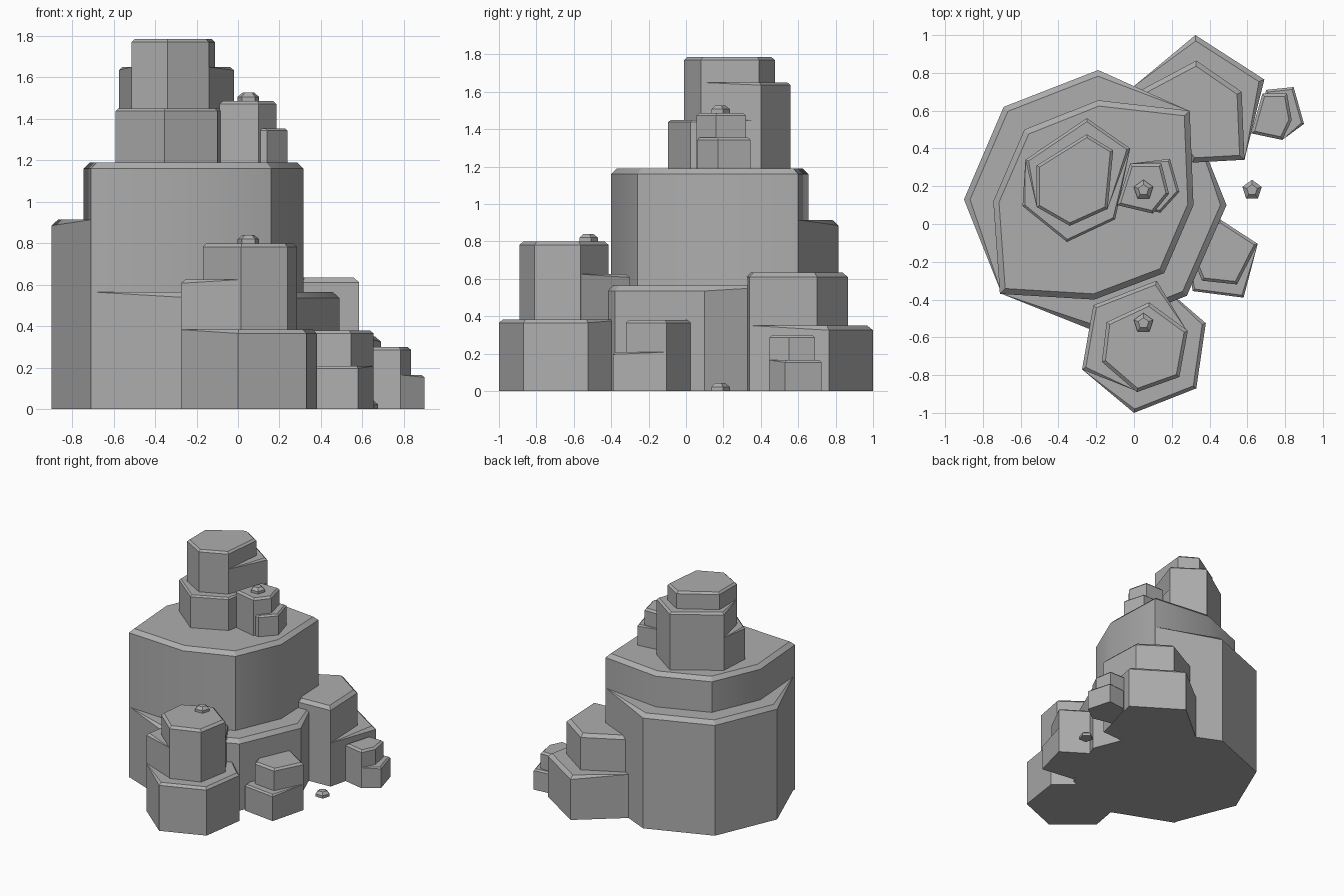
import bpy
import bmesh
from math import radians, sin, cos
from mathutils import Vector

cube = bpy.data.objects.get("Cube")
if cube:
    bpy.data.objects.remove(cube)

stone = bpy.data.materials.new("grey_stone")
stone.use_nodes = True
GREY = (0.42, 0.42, 0.42, 1)
stone.diffuse_color = GREY
stone.node_tree.nodes["Principled BSDF"].inputs["Base Color"].default_value = GREY


def inset(pts, i, width):
    """Mitred inward offset of corner i of a counter-clockwise outline."""
    p = Vector(pts[i])
    a = (p - Vector(pts[i - 1])).normalized()
    b = (Vector(pts[(i + 1) % len(pts)]) - p).normalized()
    na, nb = Vector((-a.y, a.x)), Vector((-b.y, b.x))
    return p + (na + nb) * width / (1 + na.dot(nb))


def rock(name, pts, z0, z1, bevel=0.025, flush=0):
    """Prism with a chamfered top; the last `flush` corners keep a sharp top."""
    bm = bmesh.new()
    n = len(pts)
    bottom = [bm.verts.new((x, y, z0)) for x, y in pts]
    rim, top = [], []
    for i, (x, y) in enumerate(pts):
        if i >= n - flush:
            v = bm.verts.new((x, y, z1))
            rim.append(v)
            top.append(v)
        else:
            q = inset(pts, i, bevel)
            rim.append(bm.verts.new((x, y, z1 - bevel)))
            top.append(bm.verts.new((q.x, q.y, z1)))
    for i in range(n):
        j = (i + 1) % n
        bm.faces.new((bottom[i], bottom[j], rim[j], rim[i]))
        chamfer = list(dict.fromkeys((rim[i], rim[j], top[j], top[i])))
        if len(chamfer) > 2:
            bm.faces.new(chamfer)
    bm.faces.new(top)
    bm.faces.new(bottom[::-1])
    bmesh.ops.recalc_face_normals(bm, faces=bm.faces)
    me = bpy.data.meshes.new(name)
    bm.to_mesh(me)
    bm.free()
    me.materials.append(stone)
    me.shade_smooth()
    me.set_sharp_from_angle(angle=radians(30))
    ob = bpy.data.objects.new(name, me)
    bpy.context.collection.objects.link(ob)


def pebble(name, x, y, z):
    ring = [(x + 0.054 * cos(radians(90 + 72 * k)),
             y + 0.054 * sin(radians(90 + 72 * k))) for k in range(5)]
    rock(name, ring, z, z + 0.042, 0.02)


# Main mass: a tall column with one ledge at the front and one at the back
rock("main_column", [(-.71, -.37), (-.21, -.4), (.16, -.26), (.315, .1),
                     (.295, .6), (-.19, .655), (-.58, .5), (-.745, .12)], 0, 1.19, 0.03)
rock("main_front_ledge", [(-.2, -.57), (.28, -.38), (.49, .1),
                          (.29, .6), (-.7, -.37)], 0, .565, 0.03, 2)
rock("main_back_ledge", [(-.19, .815), (-.69, .62), (-.9, .13),
                         (-.7, -.37), (.29, .6)], 0, .915, 0.03, 2)

# Summit rock standing on the main column
rock("summit_column", [(-.515, .09), (-.34, -.01), (-.14, .08),
                       (-.11, .39), (-.25, .475), (-.515, .31)], 1.17, 1.785, 0.015)
rock("summit_back_ledge", [(-.02, .4), (-.25, .56), (-.575, .34),
                           (-.515, .09), (-.14, .08)], 1.17, 1.65, 0.015, 2)
rock("summit_front_ledge", [(-.59, .095), (-.355, -.095), (-.1, .025),
                            (-.02, .4), (-.575, .34)], 1.17, 1.45, 0.012, 2)

# Small rock beside the summit
rock("summit_side_rock", [(-.09, .1), (.1, .055), (.185, .16),
                          (.145, .32), (-.02, .32)], 1.17, 1.487, 0.015)
rock("summit_side_ledge", [(.14, .06), (.24, .17), (.19, .345),
                           (-.02, .32), (-.08, .1)], 1.17, 1.355, 0.012, 2)

# Front rock in three steps
rock("front_column", [(-.17, -.73), (.015, -.89), (.24, -.81),
                      (.285, -.565), (.08, -.415), (-.145, -.52)], 0, .8, 0.018)
rock("front_middle_ledge", [(.12, -.3), (-.215, -.43), (-.275, -.77),
                            (.015, -.885), (.28, -.565)], 0, .625, 0.018, 2)
rock("front_low_ledge", [(0, -1), (.33, -.87), (.38, -.525),
                         (.12, -.3), (-.275, -.77)], 0, .383, 0.018, 2)

# Rock at the back on the left side
rock("back_rock", [(.31, .325), (.585, .34), (.57, .7),
                   (.33, .865), (.02, .7)], 0, .635, 0.025)
rock("back_rock_ledge", [(.69, .765), (.325, 1), (0, .73),
                         (.31, .33), (.585, .34)], 0, .35, 0.025, 3)

# Rock beside the front ledge
rock("side_rock", [(.36, -.3), (.545, -.32), (.655, -.105),
                   (.455, .025), (.28, -.1)], 0, .38, 0.015)
rock("side_rock_ledge", [(.31, -.355), (.58, -.39), (.655, -.105),
                         (.28, -.1)], 0, .208, 0.012, 2)

# Outermost small rock
rock("outer_rock", [(.62, .48), (.785, .445), (.835, .55),
                    (.81, .69), (.68, .69)], 0, .3, 0.015)
rock("outer_rock_ledge", [(.9, .53), (.845, .725), (.7, .71),
                          (.64, .5), (.785, .445)], 0, .165, 0.012, 2)

# Loose pebbles
pebble("summit_pebble", .05, .18, 1.485)
pebble("front_pebble", .05, -.525, .798)
pebble("ground_pebble", .625, .18, 0)
